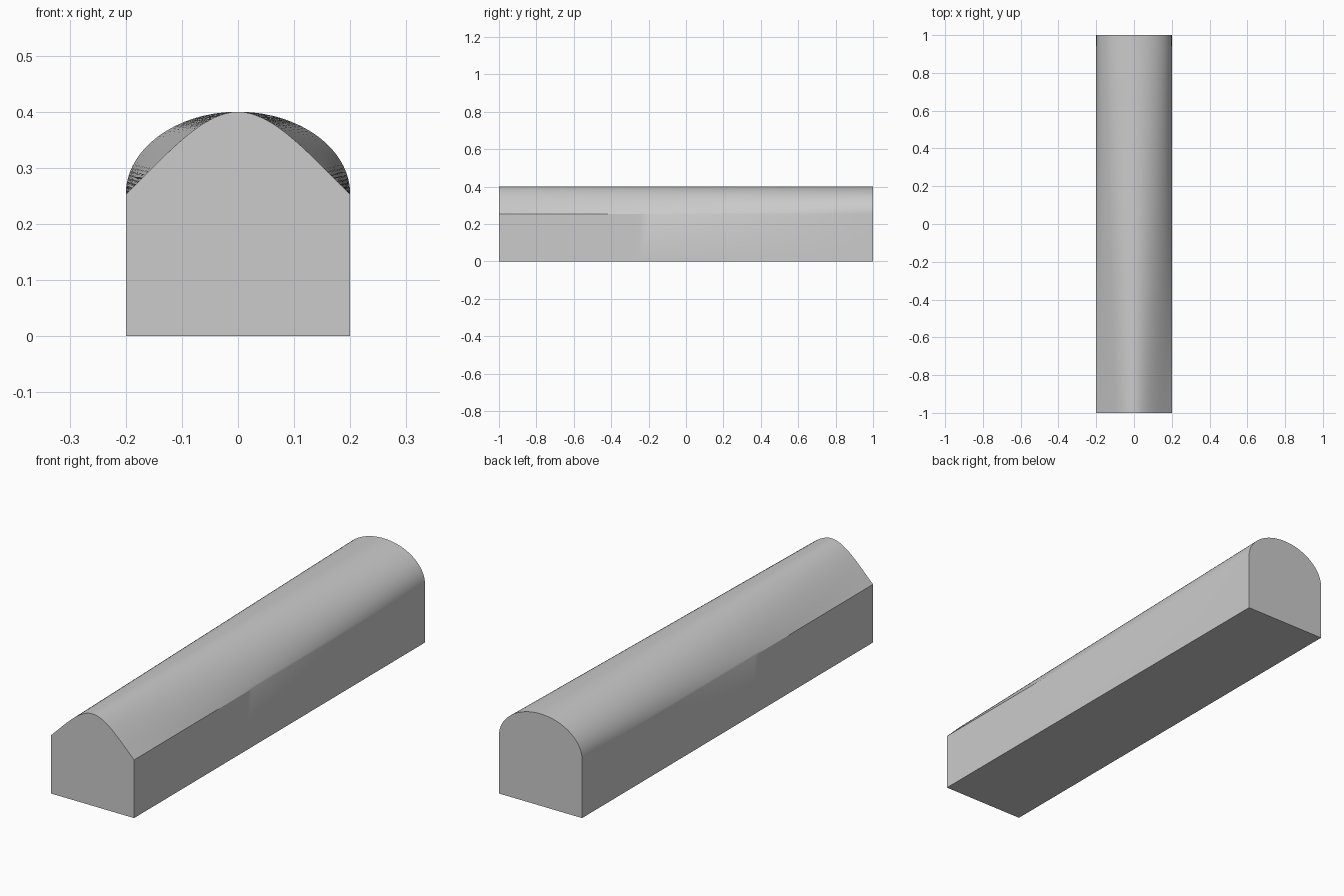
import bpy, bmesh

if "Cube" in bpy.data.objects:
    bpy.data.objects.remove(bpy.data.objects["Cube"])

HALF, LENGTH = 0.2, 2.0
ARC, ROWS = 32, 32

# Right-half roof curves as cubic control points (eave to ridge)
FRONT = [(0.2, 0.253), (0.1333, 0.317), (0.065, 0.4), (0.0, 0.4)]
BACK = [(0.2, 0.253), (0.2, 0.334), (0.11, 0.4), (0.0, 0.4)]


def bezier(p, t):
    w = ((1 - t) ** 3, 3 * t * (1 - t) ** 2, 3 * t * t * (1 - t), t ** 3)
    return tuple(sum(k * q[i] for k, q in zip(w, p)) for i in (0, 1))


def section(f):
    """Closed cross-section blended from front (0) to back (1)."""
    ctrl = [tuple(a + (b - a) * f for a, b in zip(p, q)) for p, q in zip(FRONT, BACK)]
    right = [bezier(ctrl, i / ARC) for i in range(ARC + 1)]
    left = [(-x, z) for x, z in reversed(right[:-1])]
    return [(HALF, 0)] + right + left + [(-HALF, 0)]


# Loft the sections along y
bm = bmesh.new()
rings = []
for r in range(ROWS + 1):
    f = r / ROWS
    rings.append([bm.verts.new((x, (f - 0.5) * LENGTH, z)) for x, z in section(f)])
for a, b in zip(rings, rings[1:]):
    n = len(a)
    for i in range(n):
        j = (i + 1) % n
        bm.faces.new((a[i], a[j], b[j], b[i]))

# End caps
bm.faces.new(rings[0])
bm.faces.new(rings[-1])
bmesh.ops.recalc_face_normals(bm, faces=bm.faces)

mesh = bpy.data.meshes.new("lofted_bar")
bm.to_mesh(mesh)
bm.free()
bar = bpy.data.objects.new("lofted_bar", mesh)
bpy.context.collection.objects.link(bar)
bpy.context.view_layer.objects.active = bar
bar.select_set(True)
bpy.ops.object.shade_smooth_by_angle()
